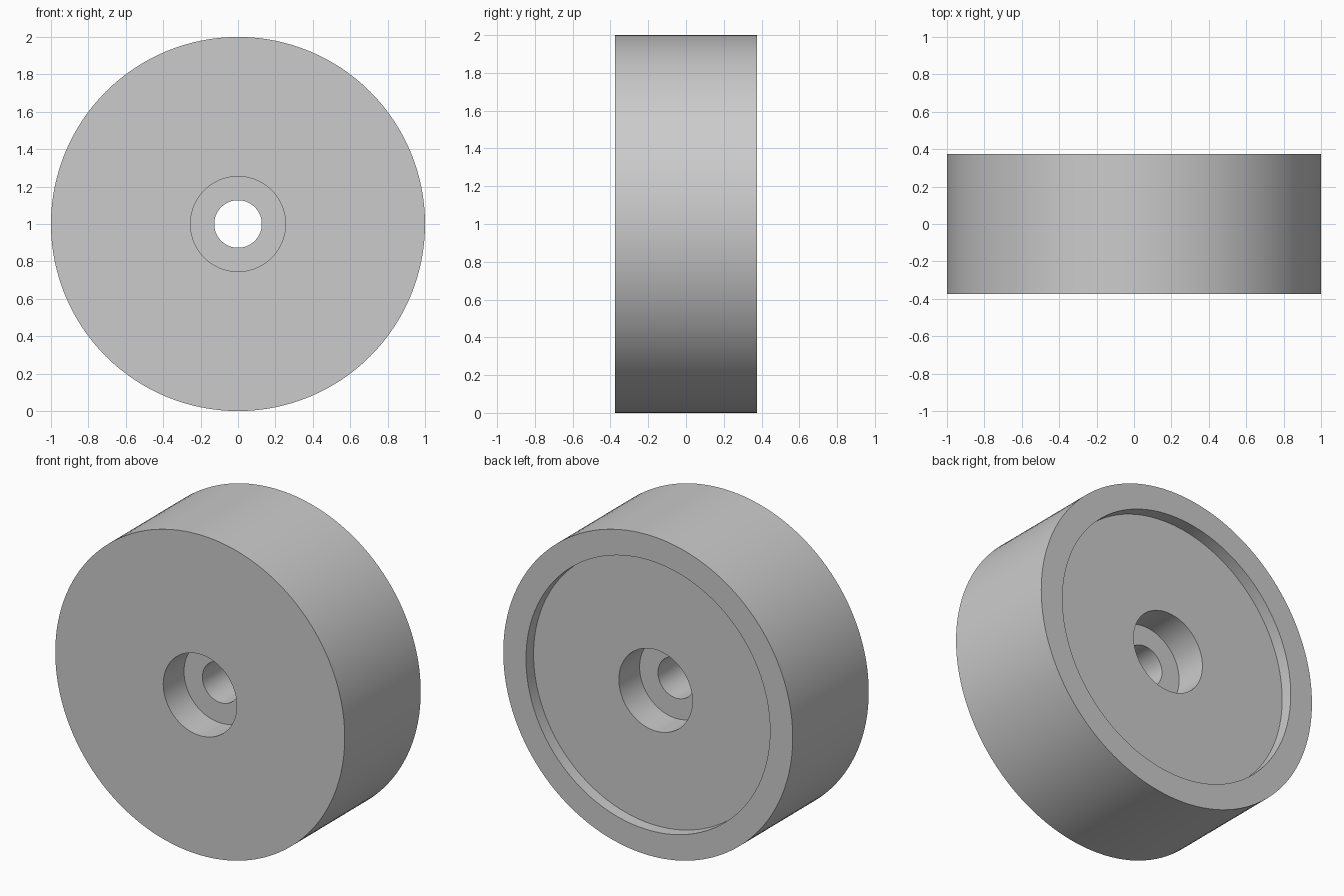
import bpy, bmesh, math

if "Cube" in bpy.data.objects:
    bpy.data.objects.remove(bpy.data.objects["Cube"])

SEGMENTS = 128

# Closed cross-section as (radius, y), from the front bore round to the back bore
PROFILE = [
    (0.127, -0.17), (0.254, -0.17),    # front counterbore floor
    (0.254, -0.375), (1.0, -0.375),    # front face
    (1.0, 0.375), (0.843, 0.375),      # outer wall and back rim
    (0.843, 0.30), (0.254, 0.30),      # shallow back recess
    (0.254, 0.095), (0.127, 0.095),    # back counterbore floor
]

grey = bpy.data.materials.new("plain_grey")
grey.diffuse_color = (0.6, 0.6, 0.6, 1.0)
grey.use_nodes = True
grey.node_tree.nodes["Principled BSDF"].inputs["Base Color"].default_value = grey.diffuse_color

# Wheel: the section turned about the y axis
bm = bmesh.new()
rings = []
for i in range(SEGMENTS):
    a = 2 * math.pi * i / SEGMENTS
    rings.append([bm.verts.new((r * math.cos(a), y, 1 + r * math.sin(a)))
                  for r, y in PROFILE])
n = len(PROFILE)
for i in range(SEGMENTS):
    here, there = rings[i], rings[(i + 1) % SEGMENTS]
    for j in range(n):
        k = (j + 1) % n
        bm.faces.new((here[j], here[k], there[k], there[j]))
bmesh.ops.recalc_face_normals(bm, faces=bm.faces)

mesh = bpy.data.meshes.new("wheel")
bm.to_mesh(mesh)
bm.free()
mesh.materials.append(grey)
wheel = bpy.data.objects.new("wheel", mesh)
bpy.context.collection.objects.link(wheel)

# Smooth round walls, sharp rims
bpy.context.view_layer.objects.active = wheel
wheel.select_set(True)
bpy.ops.object.shade_smooth_by_angle(angle=math.radians(30))
